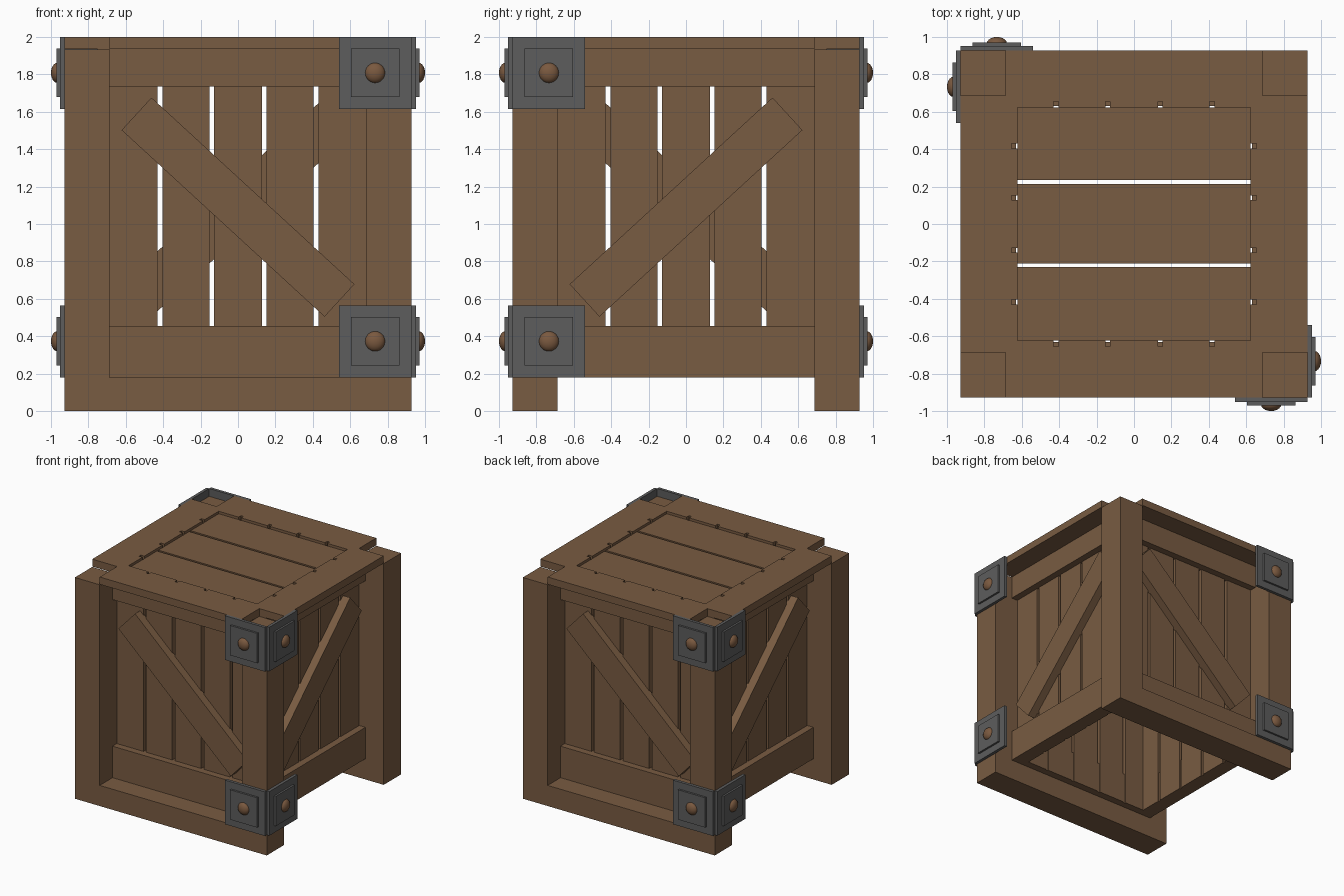
import bpy
import bmesh
import math
from mathutils import Matrix, Vector

cube = bpy.data.objects.get("Cube")
if cube:
    bpy.data.objects.remove(cube, do_unlink=True)


def material(name, color):
    m = bpy.data.materials.new(name)
    m.diffuse_color = (*color, 1)
    m.use_nodes = True
    for node in m.node_tree.nodes:
        if node.type == 'BSDF_PRINCIPLED':
            node.inputs["Base Color"].default_value = (*color, 1)
            node.inputs["Roughness"].default_value = 0.8
    return m


WOOD = material("brown wood", (0.19, 0.106, 0.054))
IRON = material("grey iron", (0.11, 0.11, 0.11))
RIVET = material("rust brown", (0.195, 0.1, 0.05))


def finish(name, bm, mat, matrix):
    bmesh.ops.transform(bm, matrix=matrix, verts=bm.verts)
    bmesh.ops.recalc_face_normals(bm, faces=bm.faces)
    mesh = bpy.data.meshes.new(name)
    bm.to_mesh(mesh)
    bm.free()
    mesh.materials.append(mat)
    obj = bpy.data.objects.new(name, mesh)
    bpy.context.collection.objects.link(obj)
    return obj


def box(name, x, y, z, mat=WOOD, matrix=Matrix()):
    """Box from its x, y and z ranges, then moved by a matrix."""
    bm = bmesh.new()
    bmesh.ops.create_cube(bm, size=1)
    size = Vector([r[1] - r[0] for r in (x, y, z)])
    mid = Vector([(r[0] + r[1]) / 2 for r in (x, y, z)])
    local = Matrix.Translation(mid) @ Matrix.Diagonal((*size, 1))
    return finish(name, bm, mat, matrix @ local)


def rivet(name, center, matrix):
    bm = bmesh.new()
    bmesh.ops.create_uvsphere(bm, u_segments=20, v_segments=12, radius=1)
    local = Matrix.Translation(center) @ Matrix.Diagonal((0.054, 0.035, 0.054, 1))
    obj = finish(name, bm, RIVET, matrix @ local)
    for p in obj.data.polygons:
        p.use_smooth = True


# Each side is designed as the front, then turned or mirrored into place
half_turn = Matrix.Rotation(math.pi, 4, 'Z')
swap = Matrix(((0, -1, 0, 0), (-1, 0, 0, 0), (0, 0, 1, 0), (0, 0, 0, 1)))
sides = {"front": Matrix(), "back": half_turn,
         "right_hand": swap, "left_hand": half_turn @ swap}

OUT, IN = 0.927, 0.687      # outer and inner faces of the posts
FLOOR = 0.18                # underside of the body
GAP = 0.0125                # half gap between wall planks
seams = [-0.417, -0.14, 0.14, 0.417]

# Corner posts
for sx in (-1, 1):
    for sy in (-1, 1):
        box("corner_post", sorted((sx * IN, sx * OUT)),
            sorted((sy * IN, sy * OUT)), (0, 1.932))

# Skids under the front and back
for side in ("front", "back"):
    box(side + "_skid", (-IN, IN), (-OUT, -IN), (0, FLOOR), matrix=sides[side])

for side, m in sides.items():
    # Wall planks
    edges = [-IN - GAP] + seams + [IN + GAP]
    for a, b in zip(edges, edges[1:]):
        box(side + "_wall_plank", (a + GAP, b - GAP), (-0.69, -0.622),
            (FLOOR, 2), matrix=m)
    # Rails, lid frame and diagonal brace
    box(side + "_bottom_rail", (-IN, IN), (-0.75, -0.63), (FLOOR, 0.455), matrix=m)
    box(side + "_top_rail", (-IN, IN), (-0.75, -0.63), (1.735, 1.94), matrix=m)
    box(side + "_lid_frame", (-IN, IN), (-OUT, -0.655), (1.936, 2), matrix=m)
    tilt = Matrix.Translation((0, 0, 1.09)) @ Matrix.Rotation(math.radians(42.6), 4, 'Y')
    box(side + "_brace", (-0.737, 0.737), (-0.76, -0.68), (-0.118, 0.118),
        matrix=m @ tilt)
    # Iron corner plates with raised panels and rivets
    for low in (FLOOR, 1.615):
        mid = low + 0.193
        box(side + "_corner_plate", (0.54, OUT), (-0.953, -OUT),
            (low, low + 0.385), IRON, m)
        box(side + "_raised_panel", (0.603, 0.863), (-0.97, -0.95),
            (mid - 0.13, mid + 0.13), IRON, m)
        rivet(side + "_rivet", (0.733, -0.965, mid), m)

# Sunken lid planks
for y in ((-0.622, -0.229), (-0.21, 0.215), (0.235, 0.622)):
    box("lid_plank", (-0.622, 0.622), y, (1.93, 1.978))
